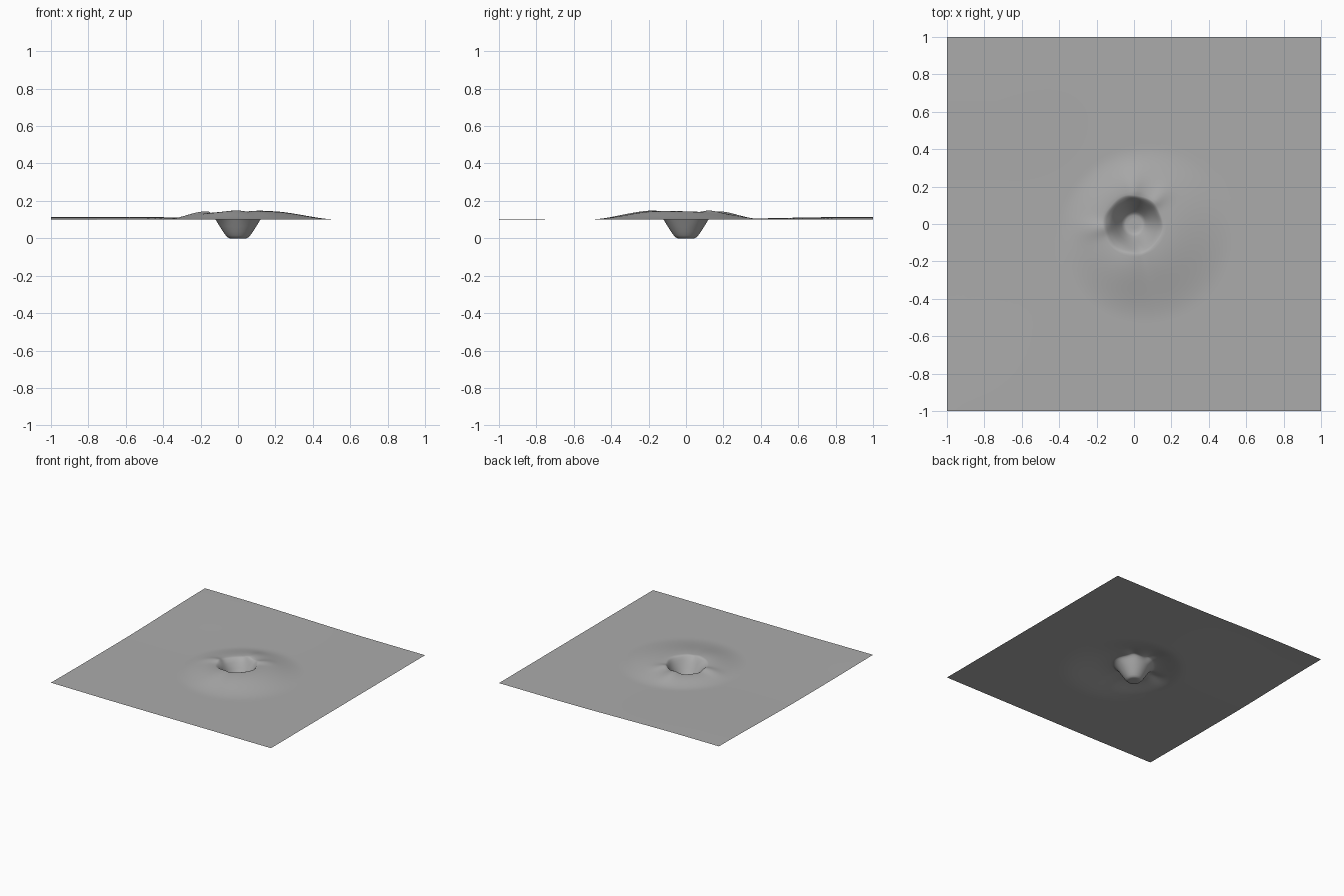
import bpy
import bmesh
from math import sin, cos, tau, exp, radians

cube = bpy.data.objects.get("Cube")
if cube:
    bpy.data.objects.remove(cube, do_unlink=True)

SEGMENTS = 120
GROUND = 0.1
RIM = 0.168
# radius and height of the pit, from floor to ground level
PIT = [(0.025, 0), (0.045, 0), (0.056, 0.005), (0.066, 0.016), (0.08, 0.036),
       (0.098, 0.064), (0.12, 0.1)]
# rim lip: radius and share of the rim height
LIP = [(0.132, 0.4), (0.144, 0.76), (0.153, 0.94), (0.16, 1)]
# short radial ridges on the slope: angle, width, added height, reach
RIDGES = [(187, 13, 0.012, 0.36), (92, 13, 0.012, 0.36), (47, 12, 0.01, 0.32),
          (265, 25, 0.006, 0.5), (285, 9, -0.004, 0.5)]


def smooth(t):
    t = min(1, max(0, t))
    return t * t * (3 - 2 * t)


def raised(r, a):
    """Height of the slope and its ridges at radius r in direction a."""
    lean = cos(a + radians(40))
    reach = 0.47 + 0.09 * lean
    height = (0.038 + 0.008 * lean) * (1 - smooth((r - RIM) / (reach - RIM)))
    for angle, width, rise, end in RIDGES:
        off = (a - radians(angle) + tau / 2) % tau - tau / 2
        fade = 1 - smooth((r - RIM) / (end - RIM))
        height += rise * fade * exp(-(off / radians(width)) ** 2)
    return max(height, 0)


def swell(x, y):
    """Gentle rise of the sheet toward one back corner."""
    back = 0.015 * smooth((y + 0.1) / 1.1) * (1 - smooth((x + 0.7) / 1.2))
    front = 0.003 * smooth((-x - 0.4) / 0.6) * smooth((-y - 0.4) / 0.6)
    return back + front


def outer_point(r, a):
    """Point on the sheet; rings turn from round to square."""
    square = 1 / max(abs(cos(a)), abs(sin(a)))
    d = r * (1 + (square - 1) * smooth((r - 0.5) / 0.5))
    x, y = d * cos(a), d * sin(a)
    return x, y, GROUND + raised(r, a) + swell(x, y) * smooth((r - 0.12) / 0.2)


bm = bmesh.new()
angles = [tau * i / SEGMENTS for i in range(SEGMENTS)]
rings = []

# pit walls and rim lip
for r, z in PIT:
    rings.append([bm.verts.new((r * cos(a), r * sin(a), z)) for a in angles])
for r, share in LIP:
    ring = []
    for a in angles:
        rr = r + 0.003 * cos(6 * a + 1) * share - 0.004 * share * sin(a)
        ring.append(bm.verts.new((rr * cos(a) - 0.004 * share, rr * sin(a),
                                  GROUND + share * raised(RIM, a))))
    rings.append(ring)

# outer slope and flat sheet
STEPS = 36
for k in range(STEPS + 1):
    r = RIM + 0.006 + (1 - RIM - 0.006) * (k / STEPS) ** 1.5
    rings.append([bm.verts.new(outer_point(r, a)) for a in angles])

# floor disc and bands between rings
bm.faces.new(rings[0])
for inner, outer in zip(rings, rings[1:]):
    for i in range(SEGMENTS):
        j = (i + 1) % SEGMENTS
        bm.faces.new((inner[i], outer[i], outer[j], inner[j]))
for face in bm.faces:
    face.smooth = True

mesh = bpy.data.meshes.new("cratered_ground")
bm.to_mesh(mesh)
bm.free()
ground = bpy.data.objects.new("cratered_ground", mesh)
bpy.context.collection.objects.link(ground)

# plain grey surface
grey = bpy.data.materials.new("mid_grey")
grey.use_nodes = True
colour = (0.41, 0.41, 0.41, 1)
grey.diffuse_color = colour
grey.node_tree.nodes["Principled BSDF"].inputs["Base Color"].default_value = colour
mesh.materials.append(grey)
